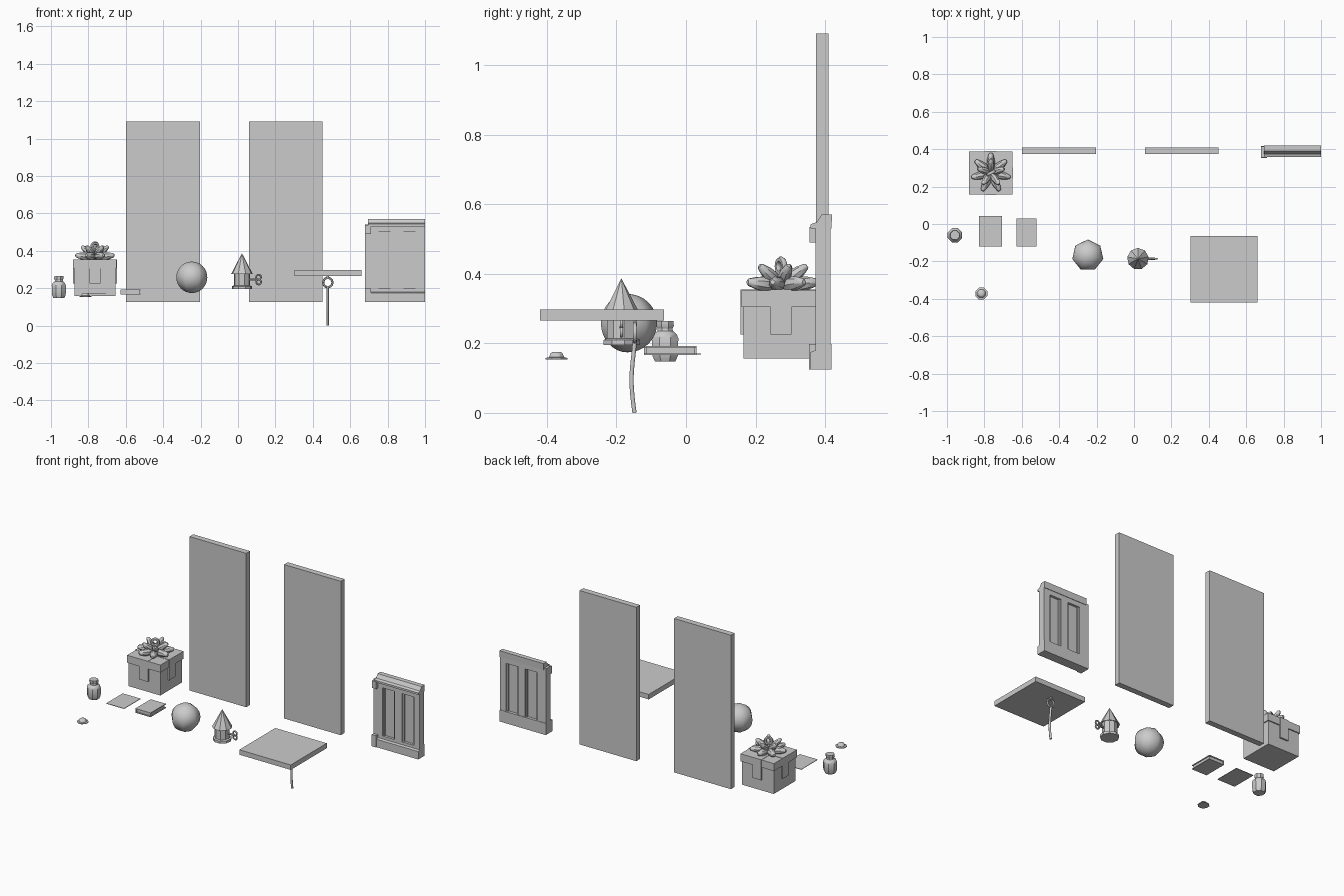
import bpy, bmesh
from math import sin, cos, pi, radians
from mathutils import Vector

if "Cube" in bpy.data.objects:
    bpy.data.objects.remove(bpy.data.objects["Cube"])


def finish(name, bm, smooth=None):
    bmesh.ops.recalc_face_normals(bm, faces=bm.faces)
    me = bpy.data.meshes.new(name)
    bm.to_mesh(me)
    bm.free()
    ob = bpy.data.objects.new(name, me)
    bpy.context.collection.objects.link(ob)
    if smooth:
        bpy.ops.object.select_all(action='DESELECT')
        ob.select_set(True)
        bpy.context.view_layer.objects.active = ob
        bpy.ops.object.shade_smooth_by_angle(angle=radians(smooth))
    return ob


def box(name, x0, x1, y0, y1, z0, z1):
    bm = bmesh.new()
    bmesh.ops.create_cube(bm, size=1)
    for v in bm.verts:
        v.co = ((x0 + x1) / 2 + v.co.x * (x1 - x0),
                (y0 + y1) / 2 + v.co.y * (y1 - y0),
                (z0 + z1) / 2 + v.co.z * (z1 - z0))
    return finish(name, bm)


def lathe(name, centre, profile, sides, phase=0, axis=(0, 0, 1), smooth=35):
    """Spin (radius, height) pairs around an axis; ends are capped."""
    bm = bmesh.new()
    rot = Vector((0, 0, 1)).rotation_difference(Vector(axis))
    rings = []
    for r, h in profile:
        rings.append([bm.verts.new(Vector(centre) + rot @ Vector(
            (r * cos(phase + 2 * pi * i / sides), r * sin(phase + 2 * pi * i / sides), h)))
            for i in range(sides)])
    for a, b in zip(rings, rings[1:]):
        for i in range(sides):
            j = (i + 1) % sides
            bm.faces.new((a[i], a[j], b[j], b[i]))
    bm.faces.new(rings[0])
    bm.faces.new(rings[-1])
    bmesh.ops.remove_doubles(bm, verts=bm.verts, dist=1e-5)
    return finish(name, bm, smooth)


def extrude_x(name, x0, x1, profile):
    """Extrude a (y, z) outline along x."""
    bm = bmesh.new()
    a = [bm.verts.new((x0, y, z)) for y, z in profile]
    b = [bm.verts.new((x1, y, z)) for y, z in profile]
    n = len(a)
    for i in range(n):
        j = (i + 1) % n
        bm.faces.new((a[i], a[j], b[j], b[i]))
    bm.faces.new(a)
    bm.faces.new(b)
    return finish(name, bm)


def ring(name, centre, major, minor, rot):
    bpy.ops.mesh.primitive_torus_add(location=centre, rotation=rot, major_radius=major,
                                     minor_radius=minor, major_segments=14, minor_segments=6)
    bpy.context.object.name = name
    bpy.ops.object.shade_smooth_by_angle(angle=radians(60))


# tall wall boards
for n, x in (("left_board", -0.598), ("right_board", 0.058)):
    box(n, x, x + 0.394, 0.373, 0.41, 0.125, 1.09)

# panelled shutter: frame, recessed panels, plinth and cornice
box("shutter_backing", 0.69, 1.0, 0.388, 0.40, 0.19, 0.52)
for n, x0, x1 in (("left_stile", 0.68, 0.742), ("middle_stile", 0.826, 0.876),
                  ("right_stile", 0.959, 1.0)):
    box(n, x0, x1, 0.372, 0.415, 0.17, 0.535)
box("top_rail", 0.68, 1.0, 0.372, 0.415, 0.50, 0.54)
box("bottom_rail", 0.68, 1.0, 0.372, 0.415, 0.17, 0.195)
for x0, x1 in ((0.742, 0.826), (0.876, 0.959)):
    for n, a, b in (("panel_trim", x0, x0 + 0.01), ("panel_trim", x1 - 0.01, x1)):
        box(n, a, b, 0.38, 0.408, 0.195, 0.50)
extrude_x("plinth", 0.68, 1.0, [(0.358, 0.125), (0.418, 0.125), (0.418, 0.198),
                                (0.372, 0.198), (0.372, 0.18), (0.358, 0.175)])
box("plinth_block", 0.68, 0.71, 0.353, 0.372, 0.125, 0.198)
extrude_x("cornice", 0.695, 1.0, [(0.372, 0.53), (0.418, 0.53), (0.42, 0.57), (0.39, 0.57),
                                  (0.375, 0.548), (0.358, 0.542), (0.358, 0.53)])
box("capital_block", 0.68, 0.71, 0.355, 0.38, 0.49, 0.535)

# gift box with lid and ribbon bands
gx, gy = -0.765, 0.273
box("gift_box", gx - 0.11, gx + 0.11, gy - 0.107, gy + 0.107, 0.157, 0.31)
box("gift_lid", gx - 0.116, gx + 0.116, gy - 0.114, gy + 0.114, 0.305, 0.352)
box("ribbon_band", gx - 0.03, gx + 0.03, gy - 0.117, gy + 0.117, 0.225, 0.354)
box("ribbon_band", gx - 0.118, gx + 0.118, gy - 0.03, gy + 0.03, 0.225, 0.354)

# bow made of tapering loops
def bow_loop(angle, elevation, length, width):
    d = (cos(angle) * cos(elevation), sin(angle) * cos(elevation), sin(elevation))
    lathe("bow_loop", (gx, gy, 0.365), [(0.006, 0.0), (width, length * 0.45),
          (width * 0.85, length * 0.7), (width * 0.5, length * 0.95), (width * 0.3, length)],
          8, axis=d, smooth=40)

for i in range(7):
    bow_loop(pi / 2 + 2 * pi * i / 7, radians(6), 0.107, 0.023)
for i in range(5):
    bow_loop(0.3 + 2 * pi * i / 5, radians(38), 0.095, 0.02)
ring("bow_centre", (gx, gy, 0.422), 0.019, 0.009, (pi / 2, 0, 0.5))

# small jar and dish
lathe("jar", (-0.958, -0.06, 0), [(0.032, 0.148), (0.04, 0.165), (0.041, 0.215), (0.036, 0.226),
      (0.024, 0.236), (0.023, 0.243), (0.027, 0.25), (0.026, 0.264)], 8, pi / 8)
lathe("dish", (-0.816, -0.372, 0), [(0.034, 0.154), (0.034, 0.158), (0.024, 0.16),
      (0.018, 0.172), (0.013, 0.175)], 8, pi / 8)

# sheet of paper and book
box("paper", -0.83, -0.706, -0.12, 0.043, 0.168, 0.171)
box("book_pages", -0.62, -0.527, -0.115, 0.025, 0.17, 0.189)
box("book_lower_cover", -0.627, -0.522, -0.121, 0.03, 0.166, 0.171)
box("book_upper_cover", -0.627, -0.522, -0.121, 0.03, 0.188, 0.193)
box("book_spine", -0.627, -0.62, -0.121, 0.03, 0.166, 0.193)

# ball
n = 16
lathe("ball", (-0.247, -0.168, 0.258),
      [(0.085 * sin(pi * i / n), -0.084 * cos(pi * i / n)) for i in range(n + 1)],
      7, pi / 2, smooth=60)

# little house with cone roof and wind-up key
hx, hy = 0.021, -0.186
lathe("house_base", (hx, hy, 0), [(0.054, 0.195), (0.054, 0.21), (0.045, 0.214)], 9, pi / 2)
lathe("house_body", (hx, hy, 0), [(0.044, 0.205), (0.044, 0.285)], 9, pi / 2)
lathe("house_roof", (hx, hy, 0), [(0.04, 0.285), (0.058, 0.277), (0.03, 0.33), (0.0, 0.387)],
      9, pi / 2)
lathe("key_shaft", (hx + 0.035, hy, 0.246), [(0.006, 0), (0.006, 0.055)], 8, axis=(1, 0, 0))
for z in (0.233, 0.259):
    ring("key_handle", (hx + 0.089, hy, z), 0.013, 0.005, (pi / 2, 0, 0))

# floating platform with hanging pull cord
box("platform", 0.303, 0.66, -0.42, -0.063, 0.266, 0.297)
ring("cord_ring", (0.48, -0.147, 0.23), 0.025, 0.006, (pi / 2, 0, 0))
lathe("ring_hook", (0.48, -0.147, 0.25), [(0.007, 0), (0.007, 0.018)], 6)
cu = bpy.data.curves.new("pull_cord", 'CURVE')
cu.dimensions = '3D'
cu.bevel_depth = 0.007
cu.bevel_resolution = 1
cu.use_fill_caps = True
sp = cu.splines.new('NURBS')
path = [(-0.147, 0.21), (-0.15, 0.17), (-0.16, 0.11), (-0.155, 0.05), (-0.148, 0.0)]
sp.points.add(len(path) - 1)
for p, (y, z) in zip(sp.points, path):
    p.co = (0.48, y, z, 1)
sp.use_endpoint_u = True
sp.order_u = 4
bpy.context.collection.objects.link(bpy.data.objects.new("pull_cord", cu))
